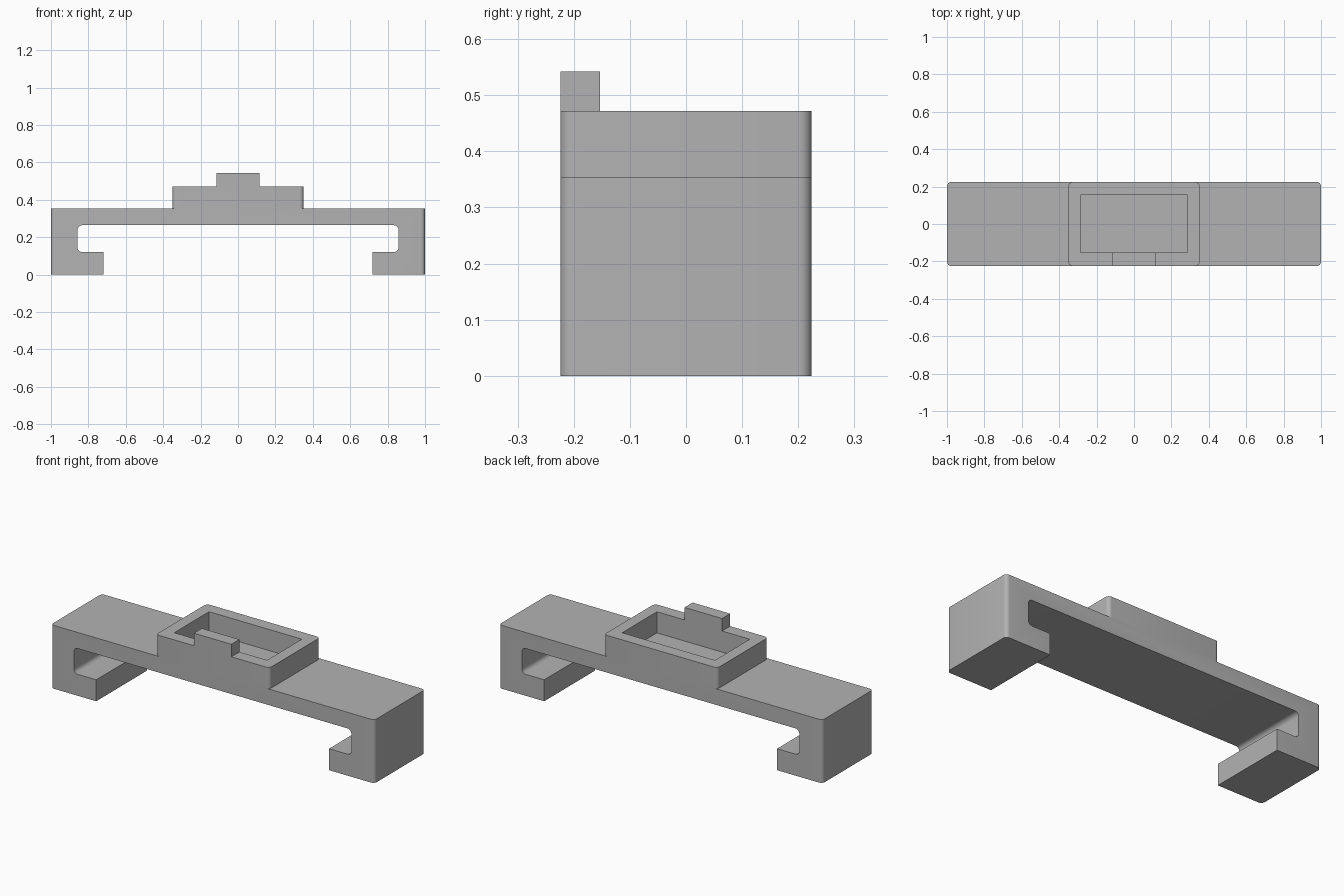
import bpy
import bmesh
import math
from mathutils import Vector

old = bpy.data.objects.get("Cube")
if old:
    bpy.data.objects.remove(old, do_unlink=True)

HALF_Y = 0.224      # half depth of the clip
BAR_TOP = 0.354     # top of the bridge, also the floor of the tray
INNER_X = 0.858     # inside face of the legs
TRAY_X, TRAY_TOP = 0.351, 0.472

grey = bpy.data.materials.new("plain grey")
grey.use_nodes = True
grey.diffuse_color = (0.45, 0.45, 0.45, 1)
grey.node_tree.nodes["Principled BSDF"].inputs["Base Color"].default_value = grey.diffuse_color


def prism(name, profile, direction, bevels=()):
    """Extrude a flat profile, then round the edges picked by each (rule, radius)."""
    bm = bmesh.new()
    face = bm.faces.new([bm.verts.new(p) for p in profile])
    new = bmesh.ops.extrude_face_region(bm, geom=[face])["geom"]
    bmesh.ops.translate(bm, vec=direction, verts=[v for v in new if isinstance(v, bmesh.types.BMVert)])
    bmesh.ops.recalc_face_normals(bm, faces=bm.faces)
    for rule, radius in bevels:
        edges = [e for e in bm.edges if rule(e.verts[0].co, e.verts[1].co)]
        bmesh.ops.bevel(bm, geom=edges, offset=radius, segments=6, profile=0.5, affect='EDGES')
    mesh = bpy.data.meshes.new(name)
    bm.to_mesh(mesh)
    bm.free()
    mesh.materials.append(grey)
    obj = bpy.data.objects.new(name, mesh)
    bpy.context.collection.objects.link(obj)
    return obj


def box(name, x, y0, y1, z0, z1, bevels=()):
    corners = [(-x, y0, z0), (x, y0, z0), (x, y1, z0), (-x, y1, z0)]
    return prism(name, corners, Vector((0, 0, z1 - z0)), bevels)


def upright(a, b):
    return abs(a.z - b.z) > 0.01 and (a.xy - b.xy).length < 1e-4


def outer_corner(a, b):
    return upright(a, b) and abs(a.x) > 0.99


def inner_corner(a, b):
    return abs(a.y - b.y) > 0.1 and abs(abs(a.x) - INNER_X) < 1e-3 and (a.xz - b.xz).length < 1e-4


# Bridge with two hooked legs: half profile mirrored in x
half = [(1, BAR_TOP), (1, 0), (0.72, 0), (0.72, 0.12), (INNER_X, 0.12), (INNER_X, 0.264)]
outline = half + [(-x, z) for x, z in reversed(half)]
bridge = prism("hooked_bridge", [(x, -HALF_Y, z) for x, z in outline], Vector((0, 2 * HALF_Y, 0)),
               [(inner_corner, 0.025), (outer_corner, 0.022)])

# Raised tray wall, opened down to the bridge top
tray = box("tray_wall", TRAY_X, -HALF_Y, HALF_Y, BAR_TOP, TRAY_TOP, [(upright, 0.022)])
cutter = box("tray_cutter", 0.287, -0.153, 0.154, BAR_TOP - 0.1, TRAY_TOP + 0.1)
cutter.hide_render = True
cutter.hide_set(True)
cut = tray.modifiers.new("tray_opening", 'BOOLEAN')
cut.operation = 'DIFFERENCE'
cut.solver = 'EXACT'
cut.object = cutter
bpy.context.view_layer.objects.active = tray
tray.select_set(True)
bpy.ops.object.modifier_apply(modifier=cut.name)
bpy.data.objects.remove(cutter, do_unlink=True)

# Upright tab on the front rim
tab = box("front_tab", 0.116, -HALF_Y, -0.153, TRAY_TOP, 0.542)

# Smooth the rounded corners, keep the rest crisp
for obj in (bridge, tray, tab):
    obj.select_set(True)
bpy.ops.object.shade_smooth_by_angle(angle=math.radians(30))
